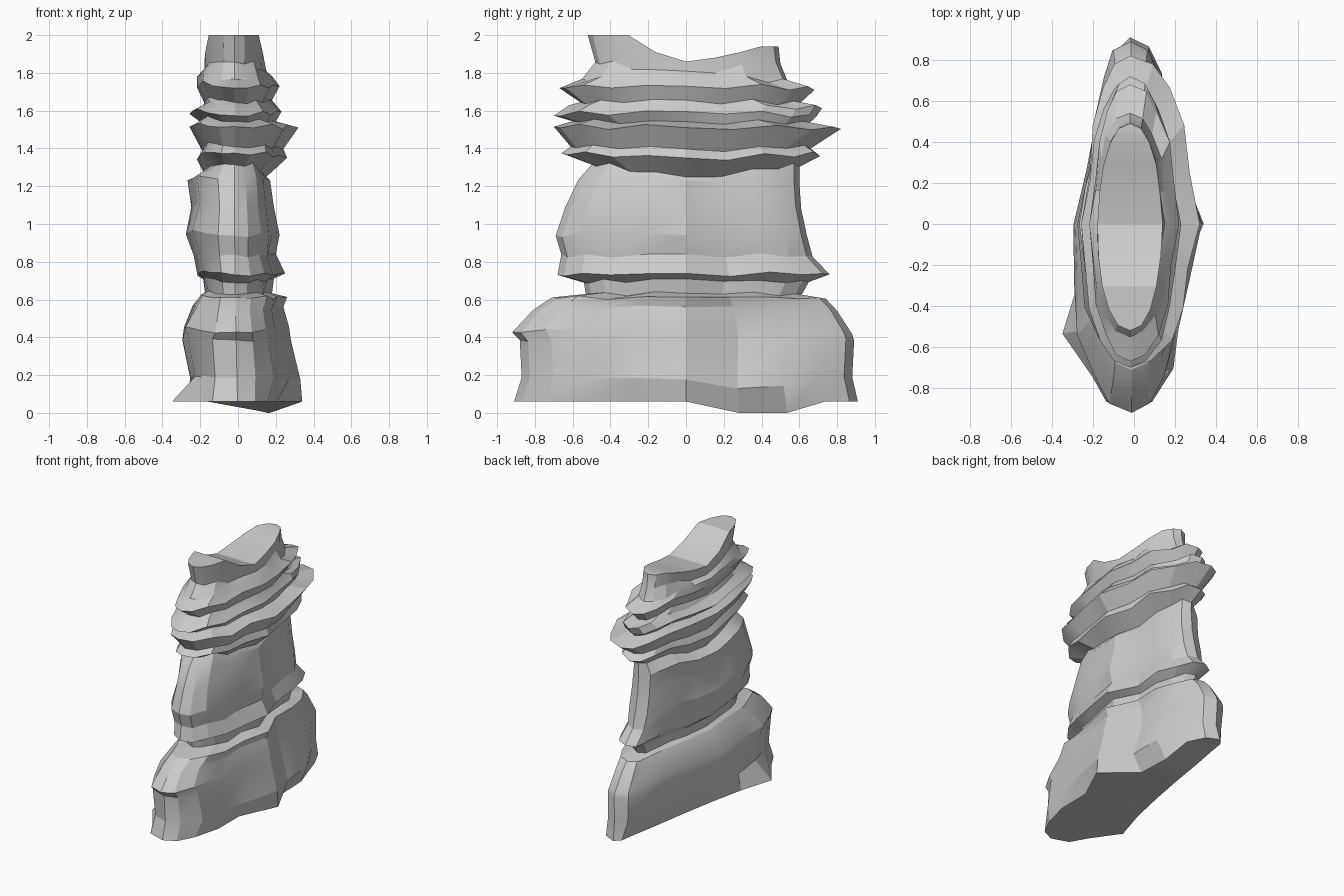
import bpy, bmesh, math, random

if "Cube" in bpy.data.objects:
    bpy.data.objects.remove(bpy.data.objects["Cube"])
random.seed(7)
N = 20

# plan outlines: sideways fraction at each 18 degree step, from the front, going round by the right
BASE = [.05, .3, .48, .62, .62, 1, .5, .48, .42, .25, .0,
        -.14, -.2, -.32, -.46, -.64, -.86, -1.15, -.65, -.4]
PLAN = [.05, .36, .6, .7, .86, 1, .7, .7, .46, .28, .03,
        -.3, -.46, -.68, -.76, -.92, -.97, -.95, -.68, -.42]

# strata: height, front y, back y, left x, right x, sag of the long sides
RINGS = [
    (.06, -.91, .91, -.31, .34, 0),
    (.19, -.87, .88, -.27, .33, .01),
    (.39, -.88, .89, -.31, .28, 0),
    (.43, -.92, .88, -.30, .27, -.03),
    (.55, -.81, .80, -.25, .24, -.02),
    (.61, -.71, .74, -.21, .26, -.01),
    (.635, -.53, .61, -.18, .18, 0),
    (.70, -.54, .65, -.19, .19, -.01),
    (.74, -.68, .76, -.22, .25, 0),
    (.84, -.66, .67, -.24, .20, 0),
    (.95, -.69, .64, -.28, .22, 0),
    (1.10, -.64, .61, -.25, .19, 0),
    (1.24, -.57, .60, -.27, .17, 0),
    (1.32, -.50, .60, -.17, .15, .06),
    (1.38, -.66, .71, -.22, .26, .03),
    (1.42, -.61, .66, -.19, .24, .02),
    (1.52, -.70, .82, -.26, .32, 0),
    (1.55, -.60, .65, -.20, .20, 0),
    (1.585, -.70, .69, -.26, .23, -.015),
    (1.63, -.62, .72, -.19, .20, 0),
    (1.655, -.56, .60, -.18, .18, 0),
    (1.73, -.67, .68, -.22, .22, -.01),
    (1.77, -.55, .54, -.22, .18, -.02),
    (1.86, -.48, .50, -.18, .15, .05),
]
TOP = [2, 2, 2, 2, 1.91, 1.86, 1.88, 1.91, 1.94, 1.94, 1.94]
# hollows on the flanks of the two lower blocks: step index -> width factor
HOLLOW = {6: .8, 7: .84, 12: .86, 13: .9, 3: 1.04, 17: 1.04}

bm = bmesh.new()
layers = []
wobble = [random.uniform(-.02, .02) for _ in range(N)]
# vertical buttresses that run through several strata
buttress = [random.uniform(.9, 1.0) for _ in range(N)]


def ring(z, y0, y1, x0, x1, sag, heights=None):
    verts = []
    blend = min(1, z / 1.0) * .85
    plan = BASE if z < .1 else PLAN
    for i in range(N):
        a = -math.pi / 2 + i * math.tau / N
        v = math.sin(a)
        round_u = math.copysign(abs(math.cos(a)) ** .9, math.cos(a))
        u = plan[i] * (1 - blend) + round_u * blend
        # keep the extremes, chip the rest inwards
        chip = 1
        if i % 5 and z > .1 and not heights:
            chip = buttress[i] * random.uniform(.95, 1.05)
            if .3 < z < 1.35:
                chip *= HOLLOW.get(i, 1)
        x = u * chip * (x1 if u > 0 else -x0) - .02 * (1 - abs(u))
        y = v * (y1 if v > 0 else -y0)
        h = z - sag * (1 - v * v) ** 2
        if heights:
            h = heights[min(i, N - i)]
        elif z > .1:
            h += wobble[i] * min(1, z) + random.uniform(-.006, .006)
        verts.append(bm.verts.new((x, y, h)))
    return verts


for r in RINGS:
    layers.append(ring(*r))
layers.append(ring(2, -.52, .49, -.18, .14, 0, TOP))

# sunken edge of the base on the right, towards the back
for i in (6, 7):
    layers[0][i].co.z = 0
    layers[1][i].co.z -= .045

# rock walls
for lo, hi in zip(layers, layers[1:]):
    for i in range(N):
        j = (i + 1) % N
        bm.faces.new((lo[i], lo[j], hi[j], hi[i]))

# saddle-shaped top and underside, strips across from right to left
for verts in (layers[0], layers[-1]):
    for i in range(N // 2):
        quad = [verts[i], verts[i + 1], verts[(N - i - 1) % N], verts[(N - i) % N]]
        bm.faces.new(list(dict.fromkeys(quad)))

bmesh.ops.recalc_face_normals(bm, faces=bm.faces)
mesh = bpy.data.meshes.new("rock_pillar")
bm.to_mesh(mesh)
bm.free()
rock = bpy.data.objects.new("rock_pillar", mesh)
bpy.context.collection.objects.link(rock)
bpy.context.view_layer.objects.active = rock
rock.select_set(True)
bpy.ops.object.shade_smooth_by_angle(angle=math.radians(20))
